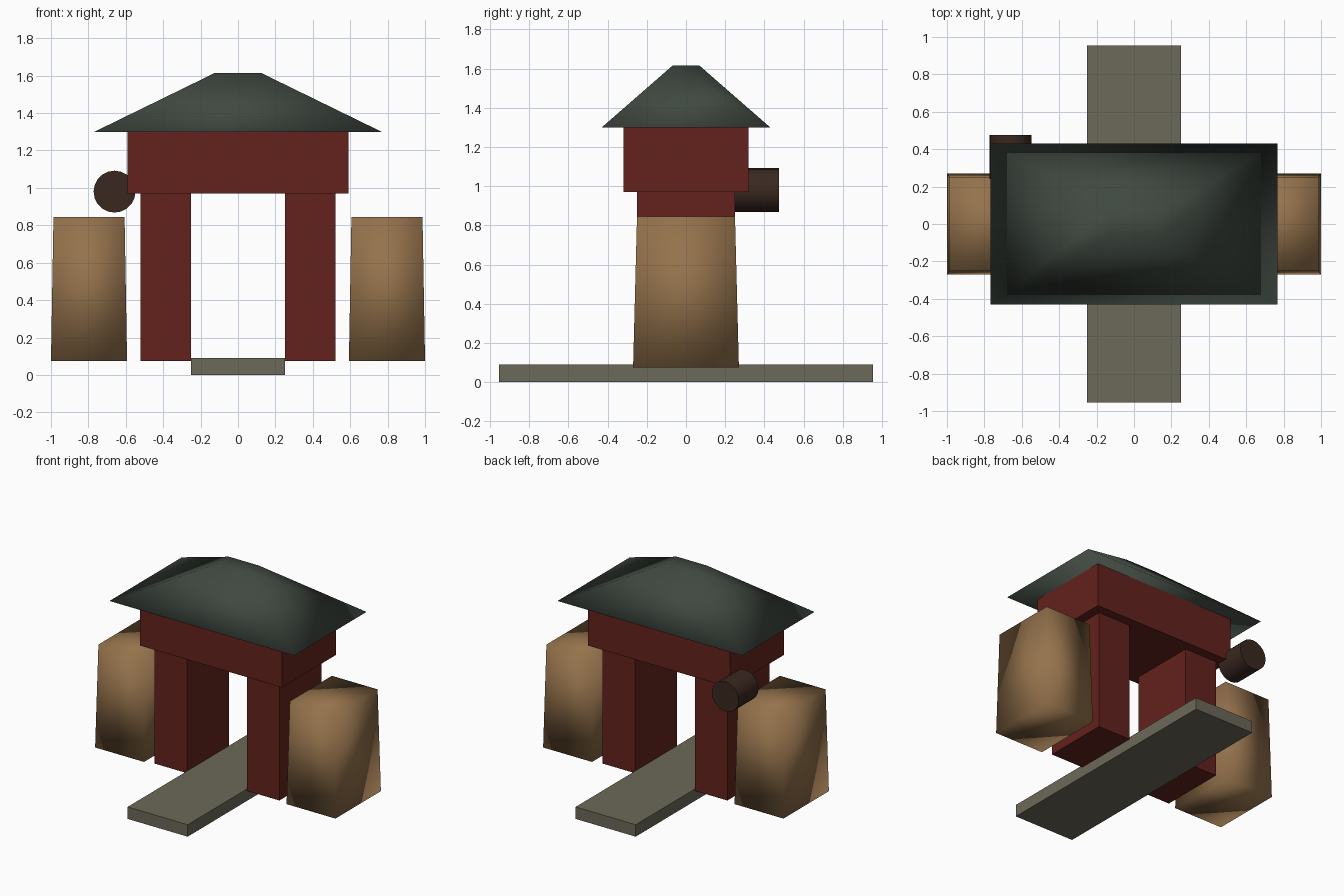
import bpy, bmesh, math

if "Cube" in bpy.data.objects:
    bpy.data.objects.remove(bpy.data.objects["Cube"])


def material(name, rgb):
    m = bpy.data.materials.new(name)
    m.diffuse_color = (*rgb, 1)
    m.use_nodes = True
    m.node_tree.nodes["Principled BSDF"].inputs["Base Color"].default_value = m.diffuse_color
    return m


RED = material("red_wall", (0.125, 0.016, 0.012))
STONE = material("stone", (0.15, 0.14, 0.10))
SAND = material("sandstone", (0.30, 0.17, 0.072))
TILE = material("dark_tile", (0.05, 0.066, 0.052))
WOOD = material("dark_wood", (0.042, 0.021, 0.014))


def block(name, mat, x, y, z, top=None, smooth=False):
    """Box spanning x, y, z; 'top' gives half sizes of a tapered top face."""
    bm = bmesh.new()
    bmesh.ops.create_cube(bm, size=2)
    cx, hx = (x[0] + x[1]) / 2, (x[1] - x[0]) / 2
    cy, hy = (y[0] + y[1]) / 2, (y[1] - y[0]) / 2
    for v in bm.verts:
        up = v.co.z > 0
        sx, sy = top if top and up else (hx, hy)
        v.co = (cx + v.co.x * sx, cy + v.co.y * sy, z[1] if up else z[0])
    for f in bm.faces:
        f.smooth = smooth
    me = bpy.data.meshes.new(name)
    bm.to_mesh(me)
    bm.free()
    me.materials.append(mat)
    ob = bpy.data.objects.new(name, me)
    bpy.context.collection.objects.link(ob)
    return ob


# Path through the gate
block("path", STONE, (-0.25, 0.25), (-0.955, 0.955), (0, 0.09))

# Pillars and flanking tapered rocks on both sides
for side, s in (("left", -1), ("right", 1)):
    block(side + "_pillar", RED, sorted((s * 0.25, s * 0.52)), (-0.25, 0.25), (0.075, 0.97))
    block(side + "_rock", SAND, sorted((s * 0.593, s * 1.0)), (-0.27, 0.27), (0.075, 0.845),
          top=(0.19, 0.25), smooth=True)

# Upper storey and hipped roof
block("upper_storey", RED, (-0.59, 0.59), (-0.32, 0.32), (0.97, 1.30))
block("roof", TILE, (-0.768, 0.768), (-0.43, 0.43), (1.30, 1.615),
      top=(0.123, 0.069), smooth=True)

# Drum at the back left corner
bpy.ops.mesh.primitive_cylinder_add(vertices=20, radius=0.112, depth=0.235,
                                    location=(-0.66, 0.358, 0.98),
                                    rotation=(math.pi / 2, 0, 0))
drum = bpy.context.object
drum.name = "drum"
drum.data.materials.append(WOOD)
bpy.ops.object.shade_smooth_by_angle()
